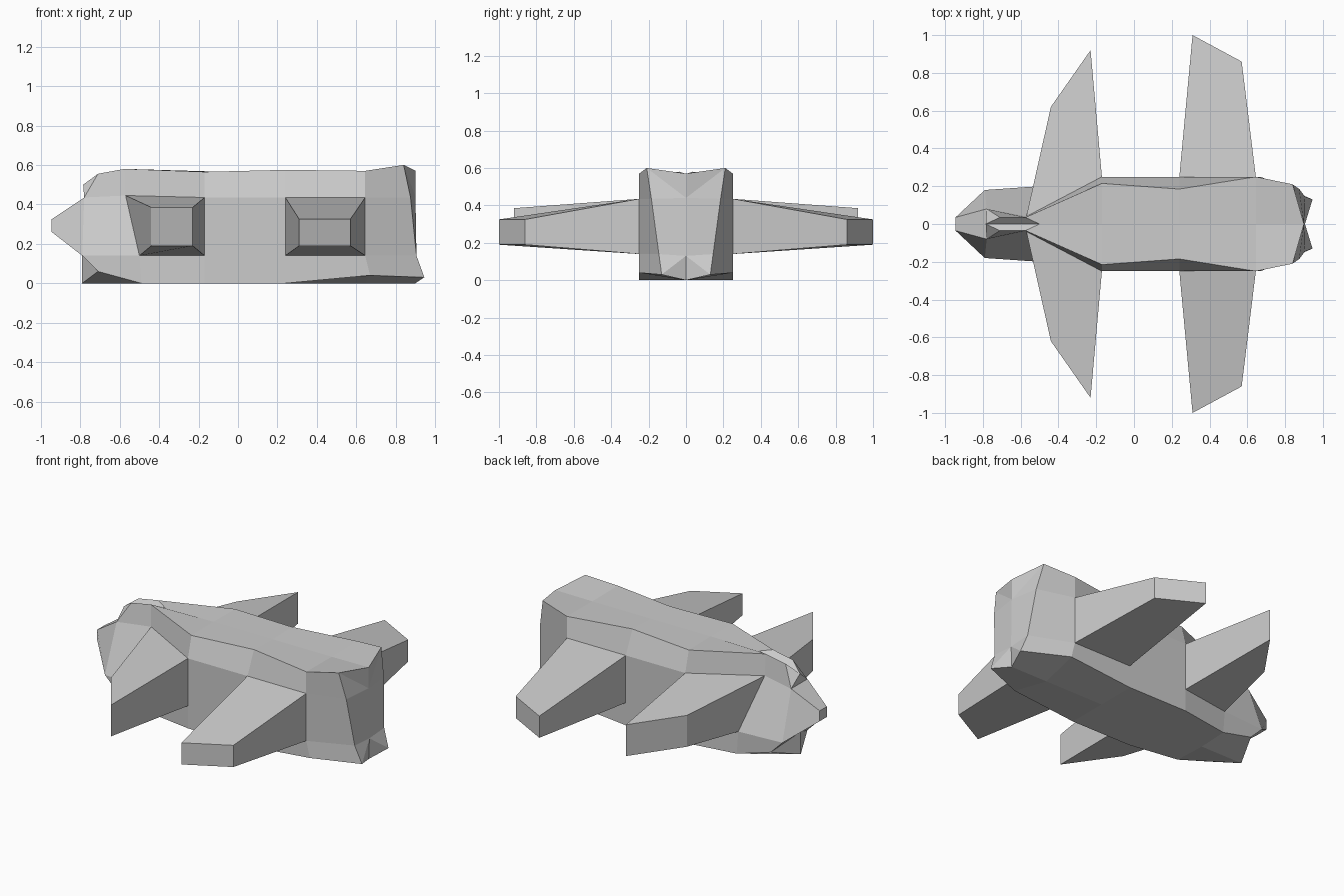
import bpy
import bmesh

default_cube = bpy.data.objects.get("Cube")
if default_cube:
    bpy.data.objects.remove(default_cube, do_unlink=True)

# One matte grey for everything
grey = bpy.data.materials.new("plain grey")
grey.use_nodes = True
colour = (0.6, 0.6, 0.6, 1)
grey.diffuse_color = colour
grey.node_tree.nodes["Principled BSDF"].inputs["Base Color"].default_value = colour


def build_part(name, faces):
    """Make a flat-shaded half from lists of corner points and mirror it across the centre plane."""
    bm = bmesh.new()
    for corners in faces:
        bm.faces.new([bm.verts.new(point) for point in corners])
    bmesh.ops.remove_doubles(bm, verts=bm.verts, dist=0.001)
    bmesh.ops.recalc_face_normals(bm, faces=bm.faces)
    mesh = bpy.data.meshes.new(name)
    bm.to_mesh(mesh)
    bm.free()
    mesh.materials.append(grey)
    part = bpy.data.objects.new(name, mesh)
    bpy.context.collection.objects.link(part)
    mirror = part.modifiers.new("mirror", "MIRROR")
    mirror.use_axis = (False, True, False)
    mirror.use_clip = True
    return part


def bridge(first, second):
    """Quads between two open chains of points."""
    return [
        (first[i], second[i], second[i + 1], first[i + 1])
        for i in range(len(first) - 1)
    ]


def trunk(x, top_width, top_height):
    """Plain middle cross-section of the body."""
    w = 0.25
    return [(x, 0, 0), (x, w, 0), (x, w, 0.14), (x, w, 0.435),
            (x, top_width, top_height), (x, 0, 0.568)]


# Cross-sections: belly centre, belly edge, lower side, upper side, top edge, top centre
head = [(-0.79, 0, 0), (-0.71, 0.18, 0.06), (-0.79, 0.18, 0.14),
        (-0.78, 0.08, 0.435), (-0.71, 0.035, 0.555), (-0.785, 0, 0.5)]
neck = [(-0.5, 0, 0), (-0.49, 0.2, 0), (-0.5, 0.2, 0.14),
        (-0.57, 0.04, 0.445), (-0.575, 0.035, 0.58), (-0.5, 0, 0.565)]
shoulder = trunk(-0.17, 0.215, 0.565)
waist = trunk(0.24, 0.185, 0.575)
hip = trunk(0.645, 0.25, 0.57)
hip[1] = (0.67, 0.25, 0.04)
tail = [(0.9, 0, 0), (0.945, 0.13, 0.03), (0.905, 0.145, 0.14),
        (0.875, 0.185, 0.435), (0.84, 0.21, 0.6), (0.9, 0, 0.57)]
sections = [head, neck, shoulder, waist, hip, tail]

# Body sides, left open where the fins join
body_faces = []
for index in range(len(sections) - 1):
    strip = bridge(sections[index], sections[index + 1])
    if index in (1, 3):
        strip.pop(2)
    body_faces += strip

# Notched tail end
tail_centre = [tail[0], (0.905, 0, 0.13), (0.9, 0, 0.44), tail[5]]
body_faces.append((tail[0], tail[1], tail_centre[1]))
body_faces.append((tail[1], tail[2], tail_centre[1]))
body_faces.append((tail[2], tail[3], tail_centre[2], tail_centre[1]))
body_faces.append((tail[3], tail[4], tail_centre[2]))
body_faces.append((tail[4], tail[5], tail_centre[2]))

# Chin and brow on the head end
chin, brow = (-0.79, 0, 0.14), (-0.78, 0, 0.435)
body_faces.append((head[0], head[1], chin))
body_faces.append((head[1], head[2], chin))
body_faces.append((head[3], head[4], head[5]))
body_faces.append((head[3], head[5], brow))

# Snout tapering to a small blunt tip
snout_root = [chin, head[2], head[3], brow]
tip_x, tip_width = -0.945, 0.035
snout_tip = [(tip_x, 0, 0.26), (tip_x, tip_width, 0.26),
             (tip_x, tip_width, 0.325), (tip_x, 0, 0.325)]
body_faces += bridge(snout_root, snout_tip)
body_faces.append(snout_tip)
build_part("body", body_faces)


def build_fin_pair(name, front, back, front_tip, back_tip, low, high):
    """Tapered box fin from the side panel between two sections."""
    root = [front[2], back[2], back[3], front[3]]
    end = [(*front_tip, low), (*back_tip, low), (*back_tip, high), (*front_tip, high)]
    faces = bridge(root + root[:1], end + end[:1])
    build_part(name, faces + [end])


build_fin_pair("front_fins", neck, shoulder, (-0.44, 0.62), (-0.23, 0.92), 0.19, 0.385)
build_fin_pair("rear_fins", waist, hip, (0.31, 1), (0.57, 0.86), 0.19, 0.325)
